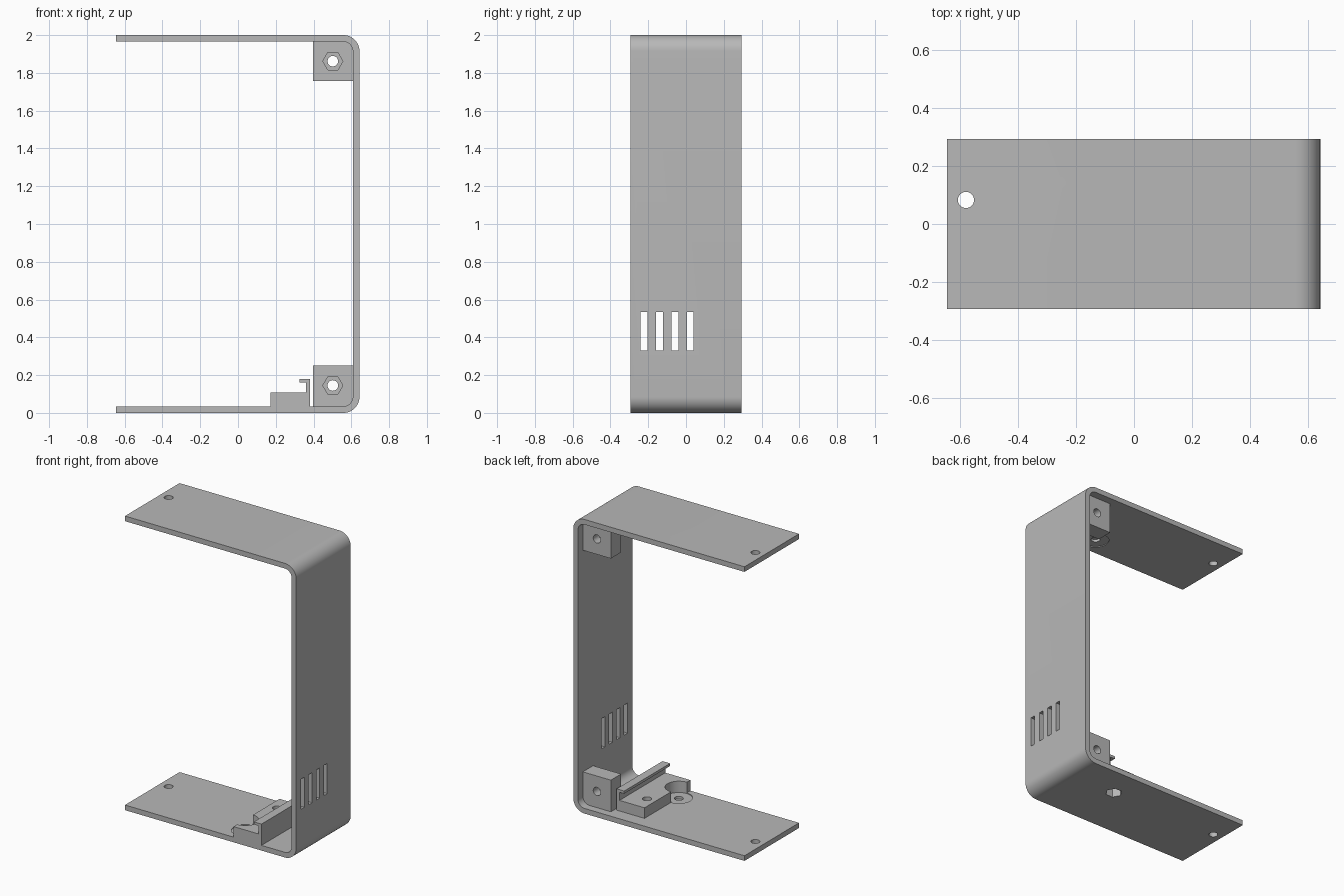
import bpy, bmesh, math
from mathutils import Matrix

cube = bpy.data.objects.get("Cube")
if cube:
    bpy.data.objects.remove(cube, do_unlink=True)

HALF_Y, HEIGHT, WALL = 0.293, 2.0, 0.035
LEFT, RIGHT = -0.645, 0.643

grey = bpy.data.materials.new("plain grey")
grey.use_nodes = True
grey.diffuse_color = (0.48, 0.48, 0.48, 1)
grey.node_tree.nodes["Principled BSDF"].inputs["Base Color"].default_value = (0.48, 0.48, 0.48, 1)


def make(name, bm):
    bmesh.ops.recalc_face_normals(bm, faces=bm.faces)
    mesh = bpy.data.meshes.new(name)
    bm.to_mesh(mesh)
    bm.free()
    mesh.materials.append(grey)
    obj = bpy.data.objects.new(name, mesh)
    bpy.context.collection.objects.link(obj)
    return obj


def extrude_profile(name, points, y0, y1):
    """Closed x-z outline pulled along y."""
    bm = bmesh.new()
    face = bm.faces.new([bm.verts.new((x, y0, z)) for x, z in points])
    grown = bmesh.ops.extrude_face_region(bm, geom=[face])["geom"]
    verts = [v for v in grown if isinstance(v, bmesh.types.BMVert)]
    bmesh.ops.translate(bm, verts=verts, vec=(0, y1 - y0, 0))
    return make(name, bm)


def box(name, x0, x1, y0, y1, z0, z1):
    return extrude_profile(name, [(x0, z0), (x1, z0), (x1, z1), (x0, z1)], y0, y1)


def prism(center, radius, depth, sides=32, axis="Z"):
    """Round or six-sided cutter with a corner toward x."""
    bm = bmesh.new()
    bmesh.ops.create_cone(bm, cap_ends=True, segments=sides, radius1=radius,
                          radius2=radius, depth=depth)
    if sides == 6 and abs(max(v.co.x for v in bm.verts) - radius) > 1e-4:
        bmesh.ops.rotate(bm, verts=bm.verts, matrix=Matrix.Rotation(math.pi / 6, 3, "Z"))
    if axis == "Y":
        bmesh.ops.rotate(bm, verts=bm.verts, matrix=Matrix.Rotation(math.pi / 2, 3, "X"))
    bmesh.ops.translate(bm, verts=bm.verts, vec=center)
    return make("cutter", bm)


def cut(obj, *cutters):
    for cutter in cutters:
        mod = obj.modifiers.new("cut", "BOOLEAN")
        mod.operation, mod.solver, mod.object = "DIFFERENCE", "EXACT", cutter
        bpy.context.view_layer.objects.active = obj
        bpy.ops.object.modifier_apply(modifier=mod.name)
        bpy.data.objects.remove(cutter, do_unlink=True)


def arc(cx, cz, r, start, end, steps=12):
    angles = [math.radians(start + (end - start) * i / steps) for i in range(steps + 1)]
    return [(cx + r * math.cos(a), cz + r * math.sin(a)) for a in angles]


# Bent C-shaped shell
R_OUT = 0.085
R_IN = R_OUT - WALL
cx, low, high = RIGHT - R_OUT, R_OUT, HEIGHT - R_OUT
outline = ([(LEFT, 0)] + arc(cx, low, R_OUT, -90, 0) + arc(cx, high, R_OUT, 0, 90)
           + [(LEFT, HEIGHT), (LEFT, HEIGHT - WALL)]
           + arc(cx, high, R_IN, 90, 0) + arc(cx, low, R_IN, 0, -90) + [(LEFT, WALL)])
shell = extrude_profile("shell", outline, -HALF_Y, HALF_Y)

# Screw holes near the open edges
for z in (0, HEIGHT):
    cut(shell, prism((-0.58, 0.083, z), 0.028, 0.2))

# Vent slots in the upright wall
for i in range(4):
    y = -0.222 + i * 0.0815
    cut(shell, box("cutter", 0.55, 0.7, y - 0.018, y + 0.018, 0.33, 0.535))

# Shallow round seats with blind holes inside the floor and ceiling
SEAT_X, SEAT_Y, SEAT_R = 0.173, -0.17, 0.085
for z, s in ((WALL, 1), (HEIGHT - WALL, -1)):
    cut(shell, prism((SEAT_X, SEAT_Y, z + s * 0.005), SEAT_R, 0.02),
        prism((SEAT_X, SEAT_Y, z), 0.028, 0.044))

# Clip rail standing on the floor
rail_outline = [(0.172, 0.033), (0.382, 0.033), (0.382, 0.18), (0.325, 0.18),
                (0.325, 0.162), (0.36, 0.162), (0.36, 0.107), (0.172, 0.107)]
rail = extrude_profile("clip_rail", rail_outline, -HALF_Y, 0.2)
cut(rail, prism((SEAT_X, SEAT_Y, 0.13), SEAT_R, 0.2))

# Nut pocket under the floor and its screw hole through the rail
for part in (shell, rail):
    cut(part, prism((0.235, 0.083, 0.0), 0.053, 0.12, 6),
        prism((0.235, 0.083, 0.1), 0.028, 0.3))

# Corner blocks with a nut pocket in front and a screw hole through
parts = [shell, rail]
for name, z0, z1, zc in (("lower_block", 0.03, 0.25, 0.145),
                         ("upper_block", 1.757, 1.97, 1.862)):
    block = box(name, 0.397, 0.612, 0.13, 0.24, z0, z1)
    cut(block, prism((0.502, 0.13, zc), 0.053, 0.1, 6, "Y"),
        prism((0.502, 0.185, zc), 0.028, 0.3, 32, "Y"))
    parts.append(block)

# Smooth bends and holes, crisp edges elsewhere
bpy.ops.object.select_all(action="DESELECT")
for obj in parts:
    obj.select_set(True)
bpy.context.view_layer.objects.active = shell
bpy.ops.object.shade_smooth_by_angle(angle=math.radians(30))
